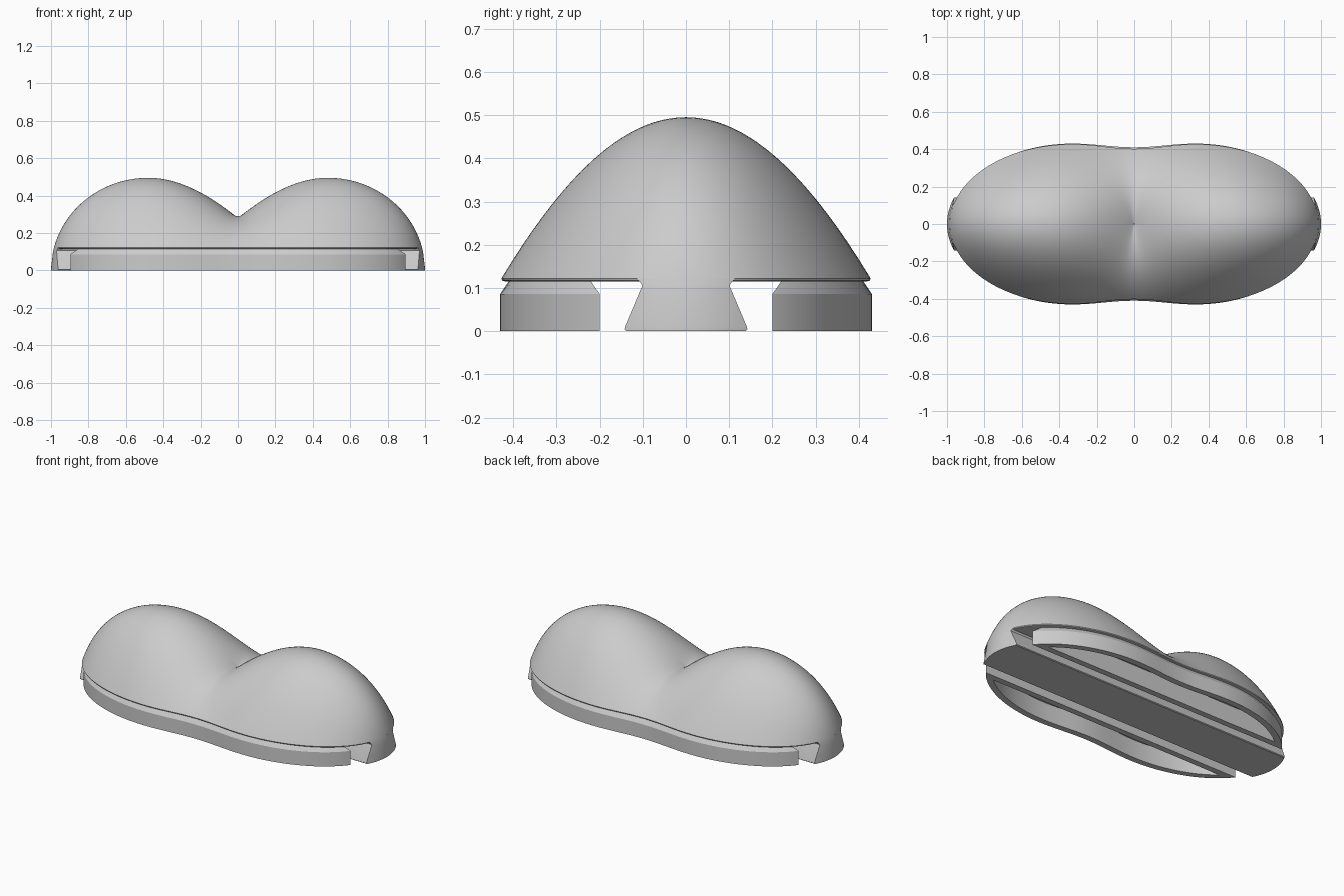
import bpy, bmesh
from math import cos, sin, pi, sqrt, radians

cube = bpy.data.objects.get("Cube")
if cube:
    bpy.data.objects.remove(cube, do_unlink=True)

LOBE = 0.33          # x of the widest point of each lobe
PEAK_X, PEAK_Z = 0.48, 0.495
RIM_Z = 0.122

grey = bpy.data.materials.new("plain_grey")
grey.use_nodes = True
grey.diffuse_color = (0.6, 0.6, 0.6, 1)
grey.node_tree.nodes["Principled BSDF"].inputs["Base Color"].default_value = (0.6, 0.6, 0.6, 1)


def half_width(x, a, b, waist):
    """Half width of the two-lobed outline at x."""
    x = abs(x)
    if x > LOBE:
        return b * sqrt(max(0, 1 - ((x - LOBE) / a) ** 2))
    return b - waist * (1 + cos(pi * x / LOBE)) / 2


def end_x(z):
    """Reach of the centre line at height z."""
    return PEAK_X + (1 - PEAK_X) * sqrt(1 - (z / PEAK_Z) ** 2)


def loft(name, rings):
    """Skin equal-sized closed rings and cap both ends."""
    bm = bmesh.new()
    loops = [[bm.verts.new(p) for p in ring] for ring in rings]
    n = len(loops[0])
    for low, high in zip(loops, loops[1:]):
        for i in range(n):
            j = (i + 1) % n
            bm.faces.new((low[i], low[j], high[j], high[i]))
    bm.faces.new(loops[0][::-1])
    bm.faces.new(loops[-1])
    bmesh.ops.recalc_face_normals(bm, faces=bm.faces)
    mesh = bpy.data.meshes.new(name)
    bm.to_mesh(mesh)
    bm.free()
    mesh.materials.append(grey)
    obj = bpy.data.objects.new(name, mesh)
    bpy.context.collection.objects.link(obj)
    bpy.ops.object.select_all(action='DESELECT')
    obj.select_set(True)
    bpy.context.view_layer.objects.active = obj
    bpy.ops.object.shade_smooth_by_angle(angle=radians(30))
    return obj


# Twin-lobed dome
A, B, WAIST = end_x(RIM_Z) - LOBE, 0.427, 0.025


def outline(inset, count=144):
    a, b = A - inset, B - inset
    pts = []
    for i in range(count):
        ang = 2 * pi * i / count
        x = (LOBE + a) * cos(ang)
        y = half_width(x, a, b, WAIST)
        pts.append((x, y if sin(ang) >= 0 else -y))
    return pts


def crest(r):
    """Height along the long centre line."""
    if r >= PEAK_X:
        return PEAK_Z * sqrt(max(0, 1 - ((r - PEAK_X) / (1 - PEAK_X)) ** 2))
    t = r / PEAK_X
    return 0.28 * (1 - t) ** 3 + 0.41 * 3 * t * (1 - t) ** 2 + PEAK_Z * (3 * t * t * (1 - t) + t ** 3)


def dome_height(x, y):
    w = max(half_width(x, A, B, WAIST), 1e-6)
    top = crest(sqrt(x * x + (0.25 * y) ** 2))
    return RIM_Z + max(0, top - RIM_Z) * max(0, 1 - (y / w) ** 2)


rim = outline(0)
rings = [[(x, y, z) for x, y in outline(d)] for d, z in ((0.009, 0.115), (0.002, 0.117), (0, RIM_Z))]
STEPS = 44
for k in range(1, STEPS):
    t = 1 - (k / STEPS) ** 1.7
    rings.append([(x * t, y * t, dome_height(x * t, y * t)) for x, y in rim])
rings.append([(x * 0.002, y * 0.002, 0.28) for x, y in rim])
loft("dome", rings)

# Dovetail rail under the dome, its ends flush with the dome surface
rings = []
for z, h in ((0, 0.137), (0.004, 0.142), (0.01, 0.141), (0.1, 0.103),
             (0.105, 0.101), (0.11, 0.103), (RIM_Z, 0.113)):
    ends = []
    for i in range(25):
        y = h * (i / 12 - 1)
        ends.append((LOBE + (end_x(z) - LOBE) * sqrt(1 - (y / B) ** 2), y, z))
    rings.append(ends + [(-x, -y, z) for x, y, z in ends])
loft("dovetail_rail", rings)


# Side skirts: chamfered on top, hollow underneath
def skirt_ring(side, inset, z, count=80):
    a, b, inner = 0.64 - inset, 0.43 - inset, 0.2 + inset
    tip = LOBE + a * sqrt(1 - (inner / b) ** 2)
    xs = [tip * cos(pi * i / count) for i in range(count + 1)]
    curve = [(x, side * half_width(x, a, b, 0.02), z) for x in xs]
    straight = [(x, side * inner, z) for x in xs[-2:0:-1]]
    return curve + straight


for name, side in (("front_skirt", -1), ("back_skirt", 1)):
    loft(name, [skirt_ring(side, d, z) for d, z in
                ((0.037, 0.112), (0.037, 0), (0, 0), (0, 0.086), (0.02, 0.1155))])
